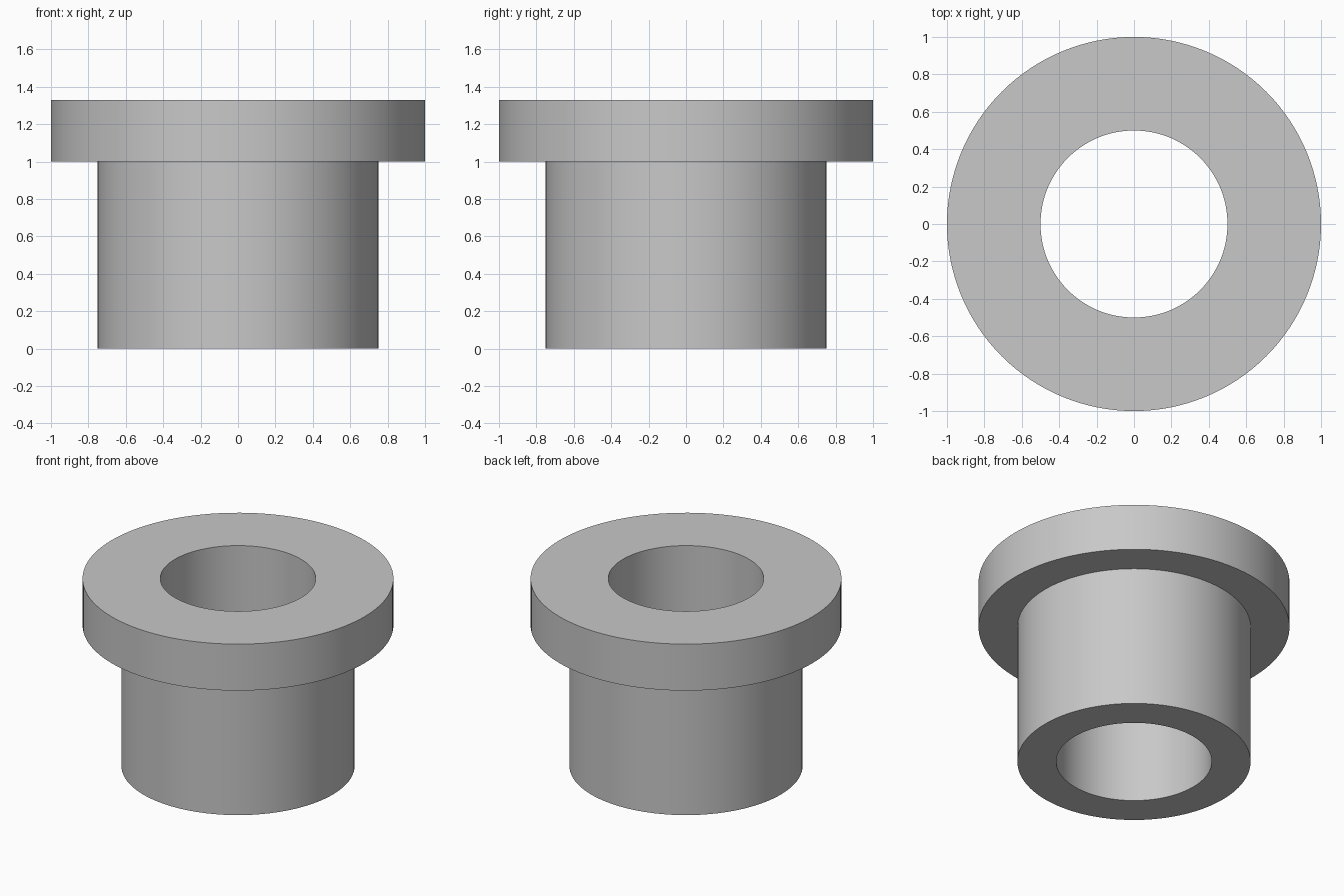
import bpy
import bmesh
import math

cube = bpy.data.objects.get("Cube")
if cube:
    bpy.data.objects.remove(cube, do_unlink=True)

SEGMENTS = 128
BORE_R, SLEEVE_R, FLANGE_R = 0.5, 0.75, 1.0
SHOULDER_Z, TOP_Z = 1.0, 1.33

# Plain grey metal
metal = bpy.data.materials.new("grey metal")
grey = (0.58, 0.58, 0.58, 1.0)
metal.diffuse_color = grey
metal.use_nodes = True
metal.node_tree.nodes["Principled BSDF"].inputs["Base Color"].default_value = grey

# Closed cross-section: sleeve, shoulder, flange and through bore
profile = [
    (BORE_R, 0), (SLEEVE_R, 0), (SLEEVE_R, SHOULDER_Z),
    (FLANGE_R, SHOULDER_Z), (FLANGE_R, TOP_Z), (BORE_R, TOP_Z),
]

# Revolve the section into a solid
bm = bmesh.new()
verts = [bm.verts.new((r, 0, z)) for r, z in profile]
edges = [bm.edges.new((v, verts[(i + 1) % len(verts)])) for i, v in enumerate(verts)]
bmesh.ops.spin(bm, geom=verts + edges, cent=(0, 0, 0), axis=(0, 0, 1),
               angle=math.tau, steps=SEGMENTS, use_merge=False)
bmesh.ops.remove_doubles(bm, verts=bm.verts[:], dist=0.0001)
bmesh.ops.recalc_face_normals(bm, faces=bm.faces[:])

mesh = bpy.data.meshes.new("flanged_bushing")
bm.to_mesh(mesh)
bm.free()
mesh.materials.append(metal)
bushing = bpy.data.objects.new("flanged_bushing", mesh)
bpy.context.collection.objects.link(bushing)

# Smooth round walls, crisp rims
bpy.ops.object.select_all(action="DESELECT")
bushing.select_set(True)
bpy.context.view_layer.objects.active = bushing
bpy.ops.object.shade_smooth_by_angle(angle=math.radians(30))
